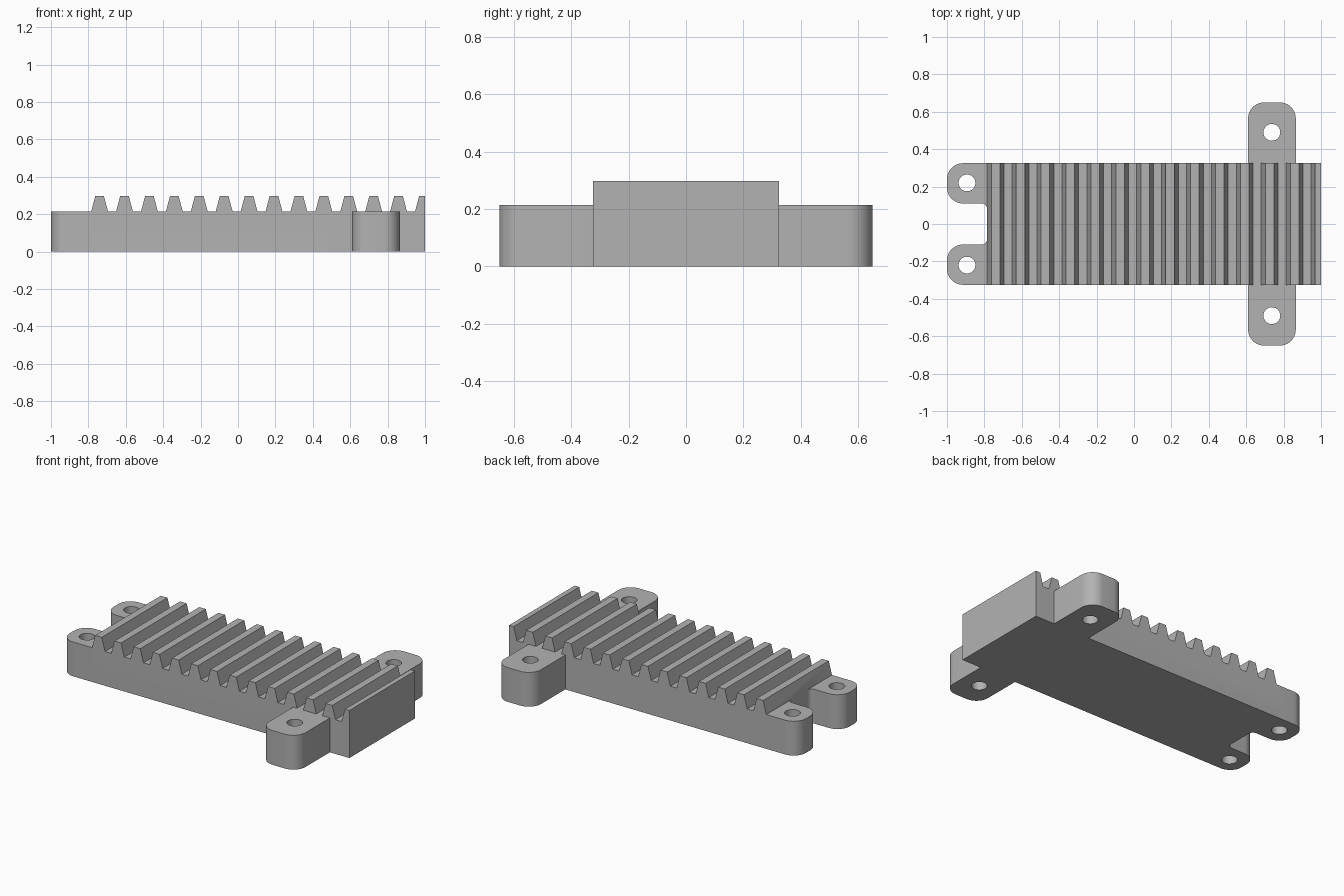
import bpy, bmesh, math
from mathutils import Vector

if "Cube" in bpy.data.objects:
    bpy.data.objects.remove(bpy.data.objects["Cube"])

BASE, TOP, HALF = 0.215, 0.298, 0.325   # slab height, tooth height, half width
PITCH, FIRST, COUNT = 0.1332, -0.74, 14  # tooth spacing

grey = bpy.data.materials.new("light_grey")
grey.use_nodes = True
colour = (0.45, 0.45, 0.45, 1)
grey.diffuse_color = colour
grey.node_tree.nodes["Principled BSDF"].inputs["Base Color"].default_value = colour


def prism(name, loops, offset):
    """Extrude closed loops of points along an offset into one solid object."""
    bm = bmesh.new()
    for loop in loops:
        face = bm.faces.new([bm.verts.new(p) for p in loop])
        new = bmesh.ops.extrude_face_region(bm, geom=[face])["geom"]
        verts = [v for v in new if isinstance(v, bmesh.types.BMVert)]
        bmesh.ops.translate(bm, vec=offset, verts=verts)
    bmesh.ops.recalc_face_normals(bm, faces=bm.faces)
    mesh = bpy.data.meshes.new(name)
    bm.to_mesh(mesh)
    bm.free()
    mesh.materials.append(grey)
    obj = bpy.data.objects.new(name, mesh)
    bpy.context.collection.objects.link(obj)
    return obj


def rounded(corners, steps=10):
    """Replace each (x, y, radius) corner with an arc tangent to both sides."""
    pts = []
    for i, (x, y, r) in enumerate(corners):
        p = Vector((x, y, 0))
        if r == 0:
            pts.append(p)
            continue
        a = (Vector((*corners[i - 1][:2], 0)) - p).normalized() * r
        b = (Vector((*corners[(i + 1) % len(corners)][:2], 0)) - p).normalized() * r
        for k in range(steps + 1):
            t = math.pi / 2 * k / steps
            pts.append(p + a * (1 - math.sin(t)) + b * (1 - math.cos(t)))
    return pts


# Slab outline: forked left end, two side tabs, square right end
R = 0.085
half = [(-0.785, 0.11, 0.03), (-1, 0.11, R), (-1, HALF, R), (0.61, HALF, 0),
        (0.61, 0.65, R), (0.865, 0.65, R), (0.865, HALF, 0), (1, HALF, 0)]
outline = half + [(x, -y, r) for x, y, r in reversed(half)]
rack = prism("toothed_rack", [rounded(outline)], (0, 0, BASE))

# Teeth: tapered ridges across the slab, the last one cut off by the end
profiles = []
for i in range(COUNT):
    c = FIRST + i * PITCH
    shape = [(-0.045, BASE / 2), (-0.045, BASE), (-0.023, TOP),
             (0.023, TOP), (0.045, BASE), (0.045, BASE / 2)]
    if c + 0.045 > 1:
        shape = shape[:3] + [(1 - c, TOP), (1 - c, BASE / 2)]
    profiles.append([(c + x, -HALF, z) for x, z in shape])
teeth = prism("teeth_helper", profiles, (0, 2 * HALF, 0))

# Screw holes through the ears and tabs
holes = []
for x, y in ((-0.893, 0.22), (0.737, 0.49)):
    for s in (-1, 1):
        angles = [math.tau * k / 40 for k in range(40)]
        holes.append([(x + 0.045 * math.cos(a), s * y + 0.045 * math.sin(a), -0.1)
                      for a in angles])
drills = prism("hole_helper", holes, (0, 0, 0.5))

# Join the teeth, drill the holes, then drop the helpers
bpy.ops.object.select_all(action="DESELECT")
bpy.context.view_layer.objects.active = rack
rack.select_set(True)
for helper, operation in ((teeth, "UNION"), (drills, "DIFFERENCE")):
    mod = rack.modifiers.new(helper.name, "BOOLEAN")
    mod.operation, mod.solver, mod.object = operation, "EXACT", helper
    bpy.ops.object.modifier_apply(modifier=mod.name)
    bpy.data.objects.remove(helper)
bpy.ops.object.shade_smooth_by_angle(angle=math.radians(25))
